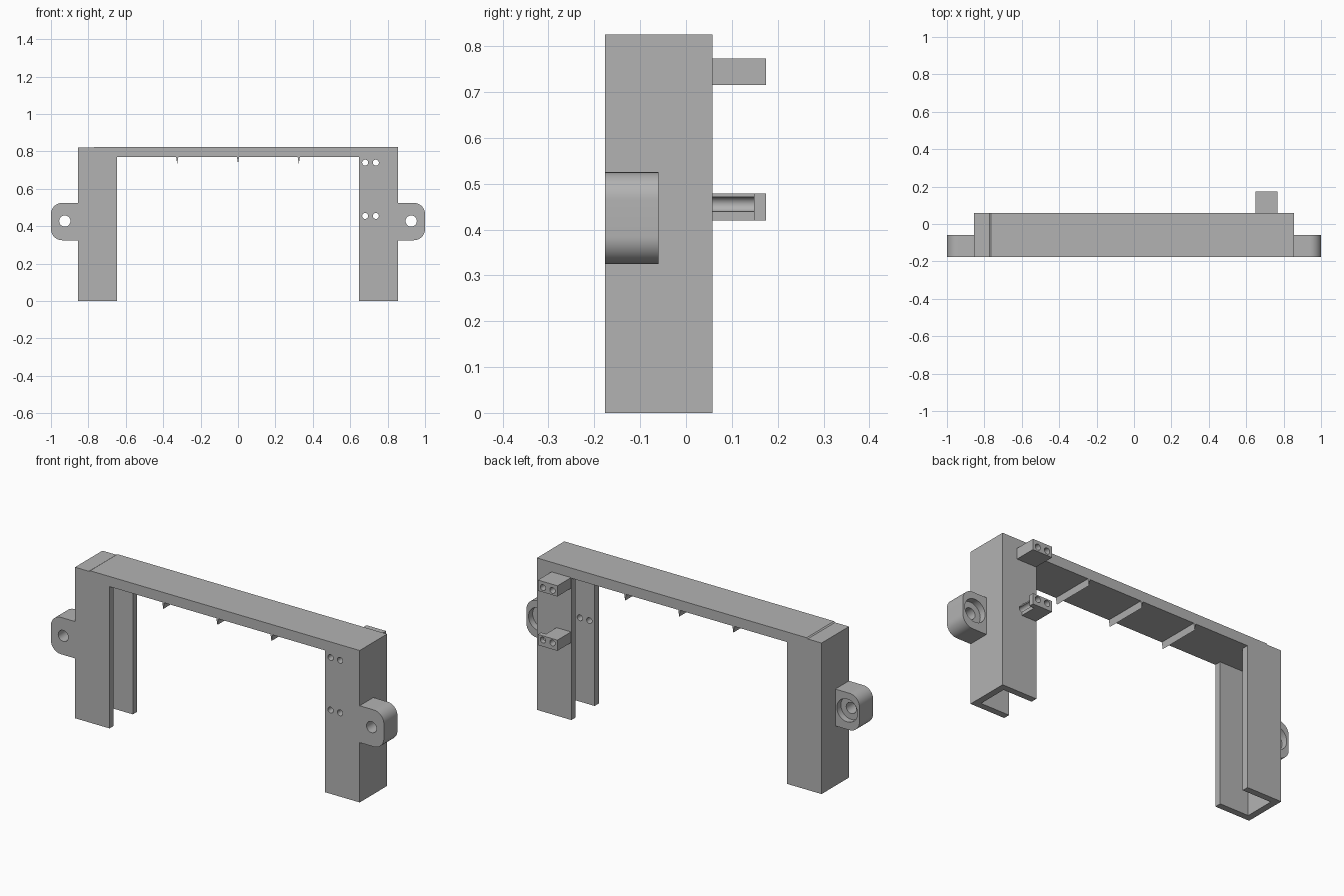
import bpy, bmesh, math
from mathutils import Vector

cube = bpy.data.objects.get("Cube")
if cube:
    bpy.data.objects.remove(cube, do_unlink=True)

grey = bpy.data.materials.new("plain grey")
grey.use_nodes = True
grey.diffuse_color = (0.45, 0.45, 0.45, 1)
grey.node_tree.nodes["Principled BSDF"].inputs["Base Color"].default_value = (0.45, 0.45, 0.45, 1)

FRONT, BACK, WALL = -0.177, 0.058, 0.035
OUT, INNER, UNDER, TOP = 0.855, 0.648, 0.77, 0.825


def prism(name, outline, y0, y1):
    """Extrude an outline in x and z along y."""
    bm = bmesh.new()
    face = bm.faces.new([bm.verts.new((x, y0, z)) for x, z in outline])
    moved = bmesh.ops.extrude_face_region(bm, geom=[face])["geom"]
    bmesh.ops.translate(bm, vec=Vector((0, y1 - y0, 0)),
                        verts=[v for v in moved if isinstance(v, bmesh.types.BMVert)])
    bmesh.ops.recalc_face_normals(bm, faces=bm.faces)
    mesh = bpy.data.meshes.new(name)
    bm.to_mesh(mesh)
    bm.free()
    mesh.materials.append(grey)
    obj = bpy.data.objects.new(name, mesh)
    bpy.context.collection.objects.link(obj)
    return obj


def box(name, x0, x1, y0, y1, z0, z1):
    return prism(name, [(x0, z0), (x1, z0), (x1, z1), (x0, z1)], y0, y1)


def arc(cx, cz, r, start, end, n):
    angles = [math.radians(start + (end - start) * i / n) for i in range(n + 1)]
    return [(cx + r * math.cos(a), cz + r * math.sin(a)) for a in angles]


def rod(name, x, z, r, y0, y1):
    return prism(name, arc(x, z, r, 0, 360, 32)[:-1], y0, y1)


def cut(obj, cutter):
    mod = obj.modifiers.new("cut", 'BOOLEAN')
    mod.operation, mod.solver, mod.object = 'DIFFERENCE', 'EXACT', cutter
    bpy.context.view_layer.objects.active = obj
    bpy.ops.object.modifier_apply(modifier=mod.name)
    bpy.data.objects.remove(cutter, do_unlink=True)


def smooth(obj):
    bpy.ops.object.select_all(action='DESELECT')
    obj.select_set(True)
    bpy.context.view_layer.objects.active = obj
    bpy.ops.object.shade_smooth_by_angle(angle=math.radians(30))


# Portal frame with a slight step at one end of the top
frame = prism("frame", [(-OUT, 0), (-INNER, 0), (-INNER, UNDER), (INNER, UNDER), (INNER, 0),
                        (OUT, 0), (OUT, TOP), (-0.765, TOP), (-0.772, 0.82), (-OUT, 0.82)],
              FRONT, BACK)

# Channels inside both legs, open inward and at the foot
for side in (-1, 1):
    xs = sorted((side * (INNER - 0.02), side * (OUT - WALL)))
    cut(frame, box("channel_cutter", *xs, FRONT + WALL, BACK - WALL, -0.1, UNDER))

# Mounting blocks behind the left leg, with pairs of screw holes
HOLES_X = (0.68, 0.737)
for name, z in (("upper_block", 0.744), ("lower_block", 0.449)):
    block = box(name, 0.65, 0.767, BACK, 0.175, z - 0.029, z + 0.029)
    if name == "lower_block":
        cut(block, box("notch_cutter", 0.737, 0.8, 0.0, 0.148, z - 0.1, z + 0.1))
    hole_z = 0.74 if name == "upper_block" else 0.455
    for x in HOLES_X:
        for part in (frame, block):
            cut(part, rod("hole_cutter", x, hole_z, 0.016, -0.3, 0.3))
    smooth(block)
smooth(frame)

# Thin wedge ribs under the beam
for i, x in enumerate((-0.325, 0, 0.325)):
    prism(f"rib_{i + 1}", [(x - 0.006, UNDER), (x, 0.735), (x + 0.006, UNDER)], FRONT, BACK)

# Rounded ears with a counterbored hole
for name, side in (("left_ear", 1), ("right_ear", -1)):
    r, low, high = 0.06, 0.325, 0.525
    outline = [(OUT, low)] + arc(1 - r, low + r, r, -90, 0, 12) \
        + arc(1 - r, high - r, r, 0, 90, 12) + [(OUT, high)]
    ear = prism(name, [(side * x, z) for x, z in outline], FRONT, -0.06)
    cut(ear, rod("bore_cutter", side * 0.926, 0.428, 0.03, -0.3, 0.1))
    cut(ear, rod("counterbore_cutter", side * 0.926, 0.428, 0.062, -0.095, 0.1))
    smooth(ear)
